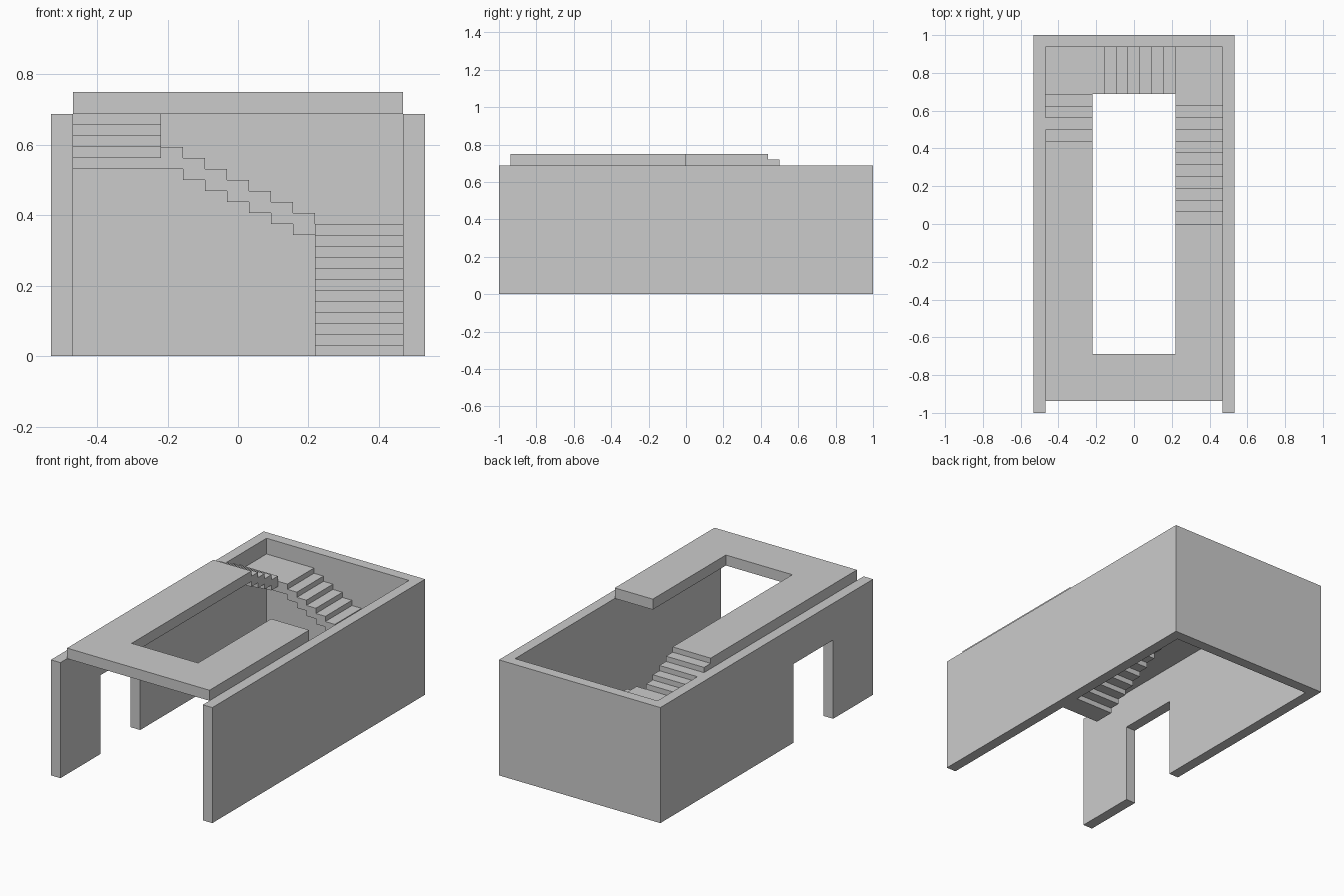
import bpy, bmesh

if "Cube" in bpy.data.objects:
    bpy.data.objects.remove(bpy.data.objects["Cube"])

T = 0.0625            # wall, slab and tread size
R = T / 2             # stair rise
IN, OUT = 0.46875, 0.53125
HOLE = 0.21875        # inner edge of walkway and stairs
TOP = 0.6875          # wall height


def prism(name, pts, axis, lo, hi):
    """Extrude a 2D profile along an axis: X takes (y,z), Y takes (x,z), Z takes (x,y)."""
    place = {'X': lambda a, b, c: (c, a, b),
             'Y': lambda a, b, c: (a, c, b),
             'Z': lambda a, b, c: (a, b, c)}[axis]
    bm = bmesh.new()
    low = [bm.verts.new(place(a, b, lo)) for a, b in pts]
    high = [bm.verts.new(place(a, b, hi)) for a, b in pts]
    n = len(pts)
    bm.faces.new(low)
    bm.faces.new(high)
    for i in range(n):
        j = (i + 1) % n
        bm.faces.new((low[i], low[j], high[j], high[i]))
    bmesh.ops.recalc_face_normals(bm, faces=bm.faces)
    mesh = bpy.data.meshes.new(name)
    bm.to_mesh(mesh)
    bm.free()
    obj = bpy.data.objects.new(name, mesh)
    bpy.context.collection.objects.link(obj)
    return obj


def rect(a0, a1, b0, b1):
    return [(a0, b0), (a1, b0), (a1, b1), (a0, b1)]


def flight(name, edges, first_top, rise, axis, lo, hi):
    """Stepped slab: one tread between each pair of edges, underside stepped too."""
    upper, lower = [], []
    for i in range(len(edges) - 1):
        top = first_top + i * rise
        for a in edges[i:i + 2]:
            upper.append((a, top))
            lower.append((a, max(0.0, top - T)))
    pts = []
    for p in upper + lower[::-1]:
        if not pts or p != pts[-1]:
            pts.append(p)
    return prism(name, pts, axis, lo, hi)


# Walls: plain right and back, left one with a doorway
prism("right_wall", rect(-1, 1, 0, TOP), 'X', IN, OUT)
prism("back_wall", rect(-IN, IN, 0, TOP), 'Y', 1 - T, 1)
prism("left_wall", [(-1, 0), (-0.625, 0), (-0.625, 0.46875), (-0.25, 0.46875),
                    (-0.25, 0), (1, 0), (1, TOP), (-1, TOP)], 'X', -OUT, -IN)

# Raised walkway around the open well
prism("walkway", [(-IN, -0.9375), (IN, -0.9375), (IN, 0), (HOLE, 0),
                  (HOLE, -TOP), (-HOLE, -TOP), (-HOLE, 0.4375), (-IN, 0.4375)],
      'Z', TOP, TOP + T)

# Lower flight from the floor, ending in the right corner landing
flight("lower_stairs", [-T + i * T for i in range(12)] + [0.9375], R, R,
       'X', HOLE, IN)

# Middle flight along the back wall, starting with the left corner landing
flight("middle_stairs", [-IN] + [-0.15625 + i * T for i in range(7)], 0.59375, -R,
       'Y', TOP, 0.9375)

# Upper flight to the walkway
flight("upper_stairs", [0.4375 + i * T for i in range(5)], 0.71875, -R,
       'X', -IN, -HOLE)
